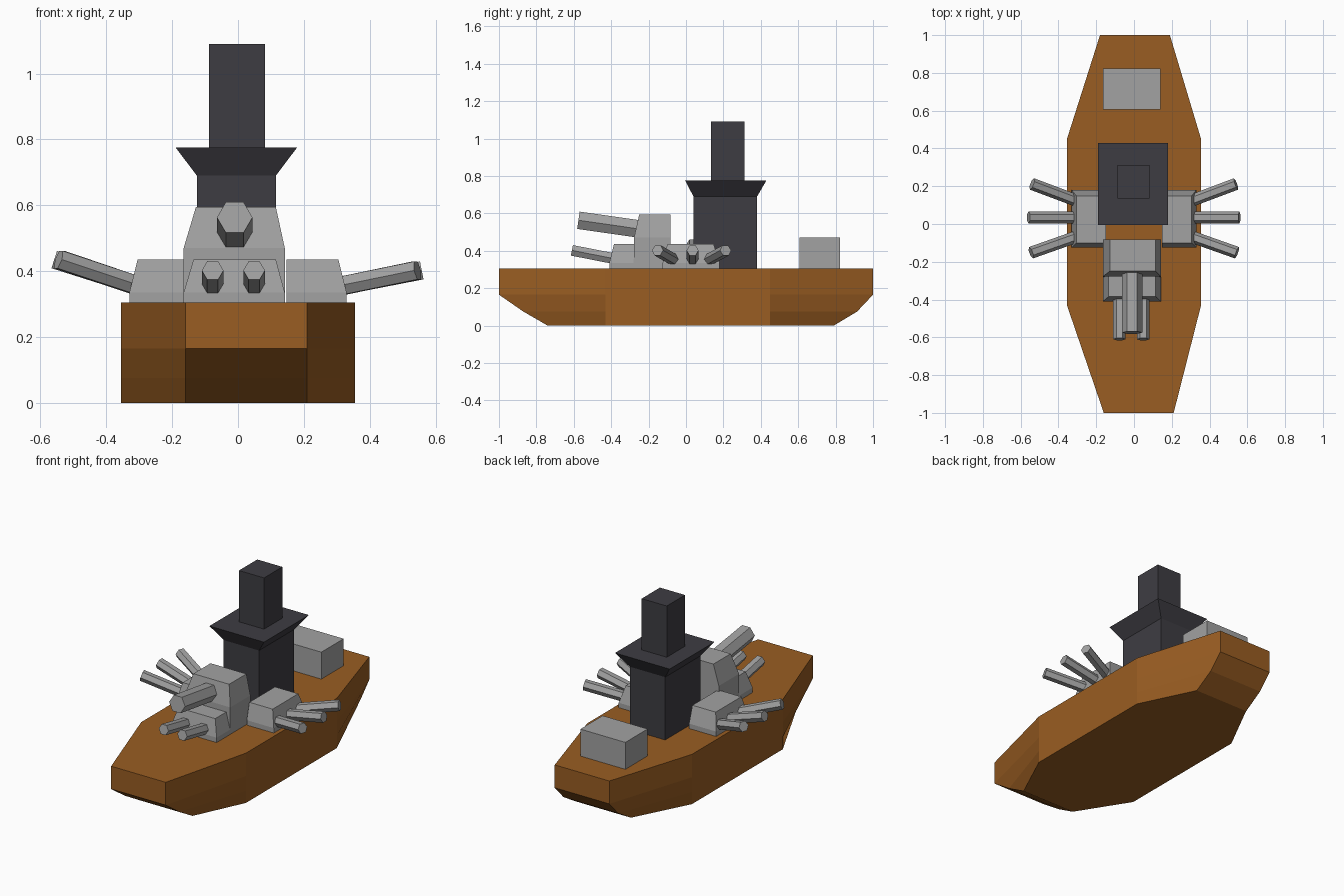
import bpy
from mathutils import Vector

if "Cube" in bpy.data.objects:
    bpy.data.objects.remove(bpy.data.objects["Cube"])


def material(name, rgb):
    m = bpy.data.materials.new(name)
    m.diffuse_color = (*rgb, 1)
    m.use_nodes = True
    m.node_tree.nodes["Principled BSDF"].inputs["Base Color"].default_value = m.diffuse_color
    return m


BROWN = material("brown wood", (0.32, 0.11, 0.016))
GREY = material("grey metal", (0.36, 0.36, 0.36))
DARK = material("charcoal", (0.048, 0.046, 0.055))


def loft(name, rings, mat):
    """Closed solid through equal-length counter-clockwise rings, bottom to top."""
    n = len(rings[0])
    verts = [p for r in rings for p in r]
    faces = [tuple(reversed(range(n))), tuple(range(len(verts) - n, len(verts)))]
    for k in range(len(rings) - 1):
        for i in range(n):
            j = (i + 1) % n
            faces.append((k*n + i, k*n + j, (k+1)*n + j, (k+1)*n + i))
    me = bpy.data.meshes.new(name)
    me.from_pydata(verts, [], faces)
    me.materials.append(mat)
    ob = bpy.data.objects.new(name, me)
    bpy.context.collection.objects.link(ob)
    return ob


def rect(x0, x1, y0, y1, z):
    return [(x0, y0, z), (x1, y0, z), (x1, y1, z), (x0, y1, z)]


def barrel(name, start, end, r):
    a, b = Vector(start), Vector(end)
    bpy.ops.mesh.primitive_cylinder_add(vertices=6, radius=r, depth=(b - a).length,
                                        location=(a + b) / 2)
    ob = bpy.context.object
    ob.name = name
    # keep a hexagon corner pointing sideways
    d = (b - a).normalized()
    side = d.cross(Vector((0, 0, 1))).normalized()
    up = side.cross(d)
    ob.rotation_euler = Matrix((up, side * -1, d)).transposed().to_euler()
    if ob.rotation_euler.to_matrix().determinant() < 0:
        ob.rotation_euler = d.to_track_quat('Z', 'Y').to_euler()
    ob.data.materials.append(GREY)


from mathutils import Matrix


# Hull: octagon plan, ends raked up from the keel
def hull_ring(y_bow, y_stern, z):
    return [(-0.16, y_bow, z), (0.21, y_bow, z), (0.355, -0.43, z), (0.355, 0.45, z),
            (0.19, y_stern, z), (-0.18, y_stern, z), (-0.355, 0.45, z), (-0.355, -0.43, z)]


loft("hull", [hull_ring(-0.74, 0.79, 0), hull_ring(-0.87, 0.915, 0.075),
              hull_ring(-1, 1, 0.165), hull_ring(-1, 1, 0.305)], BROWN)

# Funnel with flared collar, and chimney on top
loft("funnel", [rect(-0.125, 0.115, 0.04, 0.38, 0.3), rect(-0.125, 0.115, 0.04, 0.38, 0.69),
                rect(-0.19, 0.18, -0.005, 0.43, 0.776)], DARK)
loft("chimney", [rect(-0.088, 0.082, 0.135, 0.312, 0.77),
                 rect(-0.088, 0.082, 0.135, 0.312, 1.09)], DARK)

# Aft cabin
loft("aft_cabin", [rect(-0.165, 0.14, 0.607, 0.823, 0.3),
                   rect(-0.165, 0.14, 0.607, 0.823, 0.47)], GREY)

# Front turrets, stepped
loft("lower_front_turret", [rect(-0.165, 0.142, -0.41, -0.2, 0.3),
                            rect(-0.165, 0.142, -0.41, -0.2, 0.335),
                            rect(-0.135, 0.115, -0.385, -0.2, 0.435)], GREY)
loft("tall_front_turret", [rect(-0.165, 0.142, -0.28, -0.083, 0.3),
                           rect(-0.165, 0.142, -0.278, -0.083, 0.47),
                           rect(-0.128, 0.115, -0.25, -0.083, 0.594)], GREY)
barrel("main_gun", (-0.01, -0.24, 0.515), (-0.01, -0.575, 0.563), 0.054)
for i, x in enumerate((-0.077, 0.049)):
    barrel(f"bow_gun_{i}", (x, -0.37, 0.355), (x, -0.61, 0.402), 0.033)

# Side turrets with three fanned guns each
for label, s, tip_z in (("left", -1, 0.435), ("right", 1, 0.402)):
    rings = []
    for outer, y0, y1, z in ((0.33, -0.125, 0.18, 0.3), (0.33, -0.125, 0.18, 0.335),
                             (0.305, -0.1, 0.148, 0.435)):
        x0, x1 = sorted((s * 0.147, s * outer))
        rings.append(rect(x0, x1, y0, y1, z))
    loft(f"{label}_turret", rings, GREY)
    for i, (ya, yb, reach) in enumerate(((-0.062, -0.152, 0.545), (0.035, 0.035, 0.558),
                                         (0.118, 0.212, 0.54))):
        barrel(f"{label}_gun_{i}", (s * 0.29, ya, 0.35), (s * reach, yb, tip_z), 0.032)
